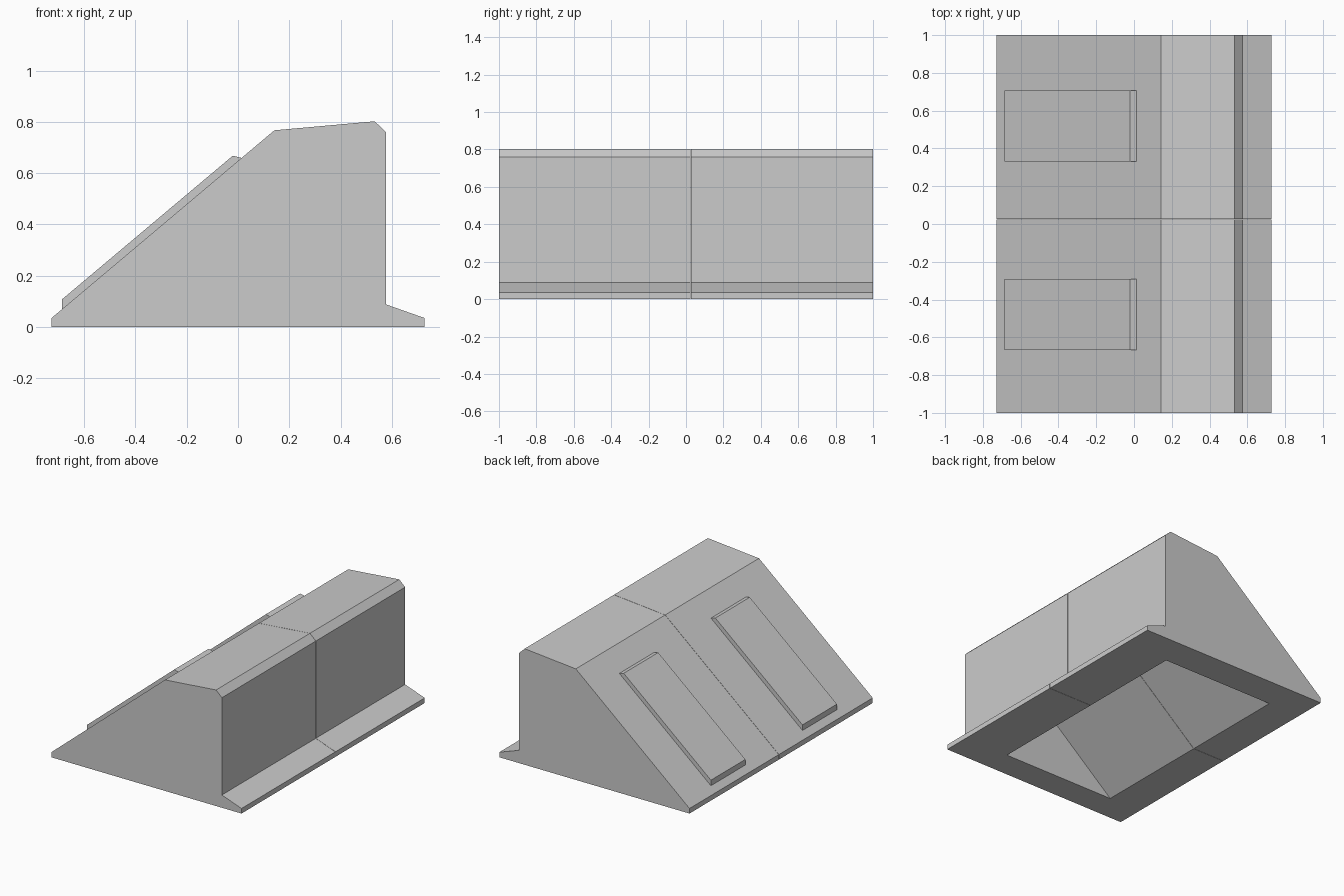
import bpy
import bmesh

cube = bpy.data.objects.get("Cube")
if cube:
    bpy.data.objects.remove(cube, do_unlink=True)

concrete = bpy.data.materials.new("concrete grey")
concrete.use_nodes = True
GREY = (0.6, 0.6, 0.6, 1)
concrete.diffuse_color = GREY
concrete.node_tree.nodes["Principled BSDF"].inputs["Base Color"].default_value = GREY


def extrude_profile(name, profile, y0, y1):
    """Closed prism: an x-z profile swept from y0 to y1."""
    bm = bmesh.new()
    face = bm.faces.new([bm.verts.new((x, y0, z)) for x, z in profile])
    swept = bmesh.ops.extrude_face_region(bm, geom=[face])["geom"]
    moved = [v for v in swept if isinstance(v, bmesh.types.BMVert)]
    bmesh.ops.translate(bm, verts=moved, vec=(0, y1 - y0, 0))
    bmesh.ops.recalc_face_normals(bm, faces=bm.faces)
    mesh = bpy.data.meshes.new(name)
    bm.to_mesh(mesh)
    bm.free()
    mesh.materials.append(concrete)
    obj = bpy.data.objects.new(name, mesh)
    bpy.context.collection.objects.link(obj)
    return obj


# Outer shell profile: toe, long ramp, crown, chamfer, rear wall, heel
BODY = [(-0.727, 0), (-0.727, 0.035), (0.142, 0.767), (0.533, 0.802),
        (0.577, 0.76), (0.577, 0.088), (0.727, 0.035), (0.727, 0)]
# Hollow underside, keeping an even wall thickness
HOLLOW = [(-0.48, -0.1), (-0.48, 0), (0.21, 0.58), (0.385, 0.6), (0.385, -0.1)]
# Raised panel lying on the ramp, with chamfered ends
PANEL = [(-0.686, 0.06), (-0.686, 0.108), (-0.02, 0.668), (0.012, 0.66), (0.012, 0.64)]

SEAM, GAP = 0.025, 0.001

cavity = extrude_profile("cavity_cutter", HOLLOW, -0.81, 0.78)
cavity.hide_render = True
cavity.hide_set(True)
cavity.display_type = 'WIRE'

# Two abutting sections with a hairline joint
for name, y0, y1 in (("front_section", -1, SEAM - GAP), ("rear_section", SEAM + GAP, 1)):
    section = extrude_profile(name, BODY, y0, y1)
    cut = section.modifiers.new("hollow", 'BOOLEAN')
    cut.operation = 'DIFFERENCE'
    cut.solver = 'EXACT'
    cut.object = cavity

# One raised panel per section
for name, centre in (("front_panel", -0.48), ("rear_panel", 0.52)):
    extrude_profile(name, PANEL, centre - 0.188, centre + 0.188)
